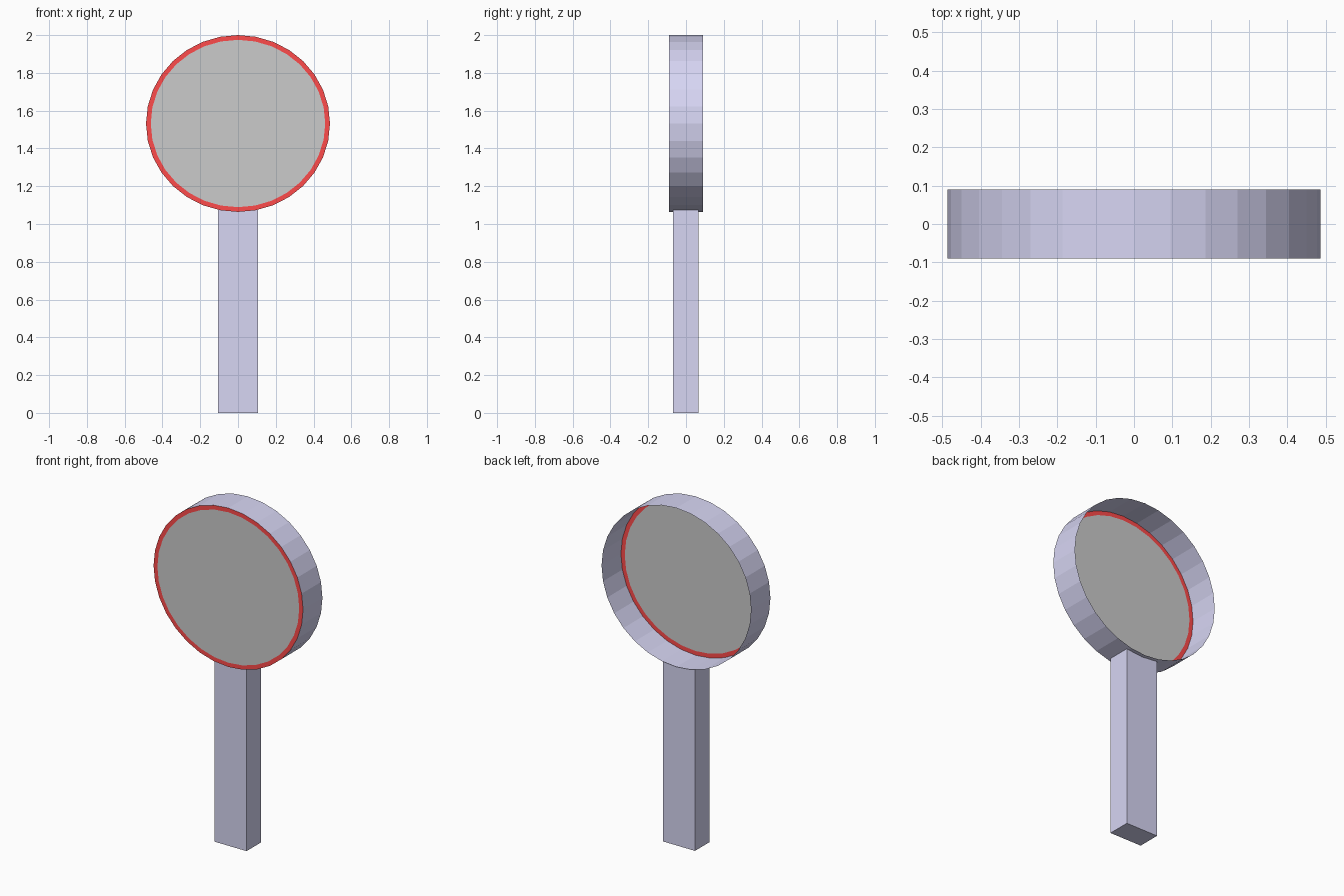
import bpy, bmesh, math

if "Cube" in bpy.data.objects:
    bpy.data.objects.remove(bpy.data.objects["Cube"])

SIDES = 32
RX, RZ = 0.487, 0.468      # head radii
CZ = 1.532                 # head centre height
HALF = 0.09                # half depth of the head
TRIM = 0.025               # width of the red trim


def material(name, rgb):
    m = bpy.data.materials.new(name)
    m.diffuse_color = (*rgb, 1)
    m.use_nodes = True
    m.node_tree.nodes["Principled BSDF"].inputs["Base Color"].default_value = m.diffuse_color
    return m


def make(name, bm, mat):
    me = bpy.data.meshes.new(name)
    bm.to_mesh(me)
    bm.free()
    me.materials.append(mat)
    ob = bpy.data.objects.new(name, me)
    bpy.context.collection.objects.link(ob)
    return ob


def loop(bm, y, shrink=0.0):
    angles = [2 * math.pi * i / SIDES for i in range(SIDES)]
    return [bm.verts.new(((RX - shrink) * math.cos(a), y,
                          CZ + (RZ - shrink) * math.sin(a))) for a in angles]


def bridge(bm, a, b):
    n = len(a)
    for i in range(n):
        j = (i + 1) % n
        bm.faces.new((a[i], a[j], b[j], b[i]))


violet = material("violet", (0.68, 0.67, 0.9))
red = material("red", (1.0, 0.07, 0.07))
grey = material("grey", (0.8, 0.8, 0.8))

# Head wall: thin band, open at the back
bm = bmesh.new()
bridge(bm, loop(bm, HALF), loop(bm, -HALF))
make("head_band", bm, violet)

# Red trim around the front edge
bm = bmesh.new()
bridge(bm, loop(bm, -HALF), loop(bm, -HALF, TRIM))
make("front_trim", bm, red)

# Front disc
bm = bmesh.new()
bm.faces.new(loop(bm, -HALF, TRIM))
make("front_disc", bm, grey)

# Handle: square bar whose top follows the curve of the head
W, Y0, Y1 = 0.105, -0.07, 0.066
facet = RX * math.sin(2 * math.pi / SIDES)
profile = [(-W, 0), (W, 0)]
for x in (W, facet, 0, -facet, -W):
    profile.append((x, CZ - RZ * math.sqrt(1 - (x / RX) ** 2)))
bm = bmesh.new()
front = [bm.verts.new((x, Y0, z)) for x, z in profile]
back = [bm.verts.new((x, Y1, z)) for x, z in profile]
bm.faces.new(front)
bm.faces.new(back[::-1])
bridge(bm, back, front)
bmesh.ops.recalc_face_normals(bm, faces=bm.faces)
make("handle", bm, violet)
